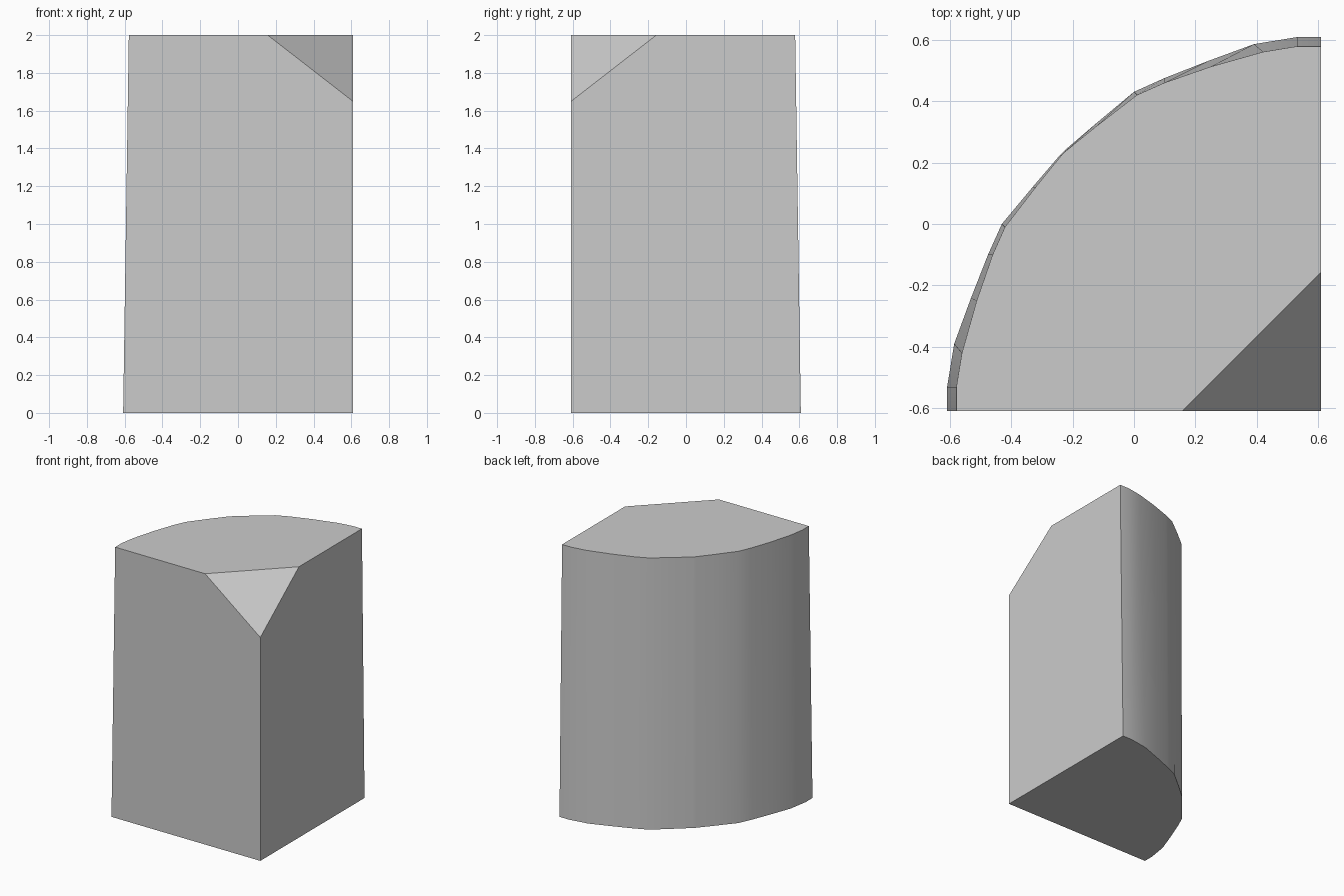
import bpy, bmesh, math

cube = bpy.data.objects.get("Cube")
if cube:
    bpy.data.objects.remove(cube, do_unlink=True)

HALF, HEIGHT = 0.608, 2.0


def mirrored(half):
    """Complete an arc by reflecting it across the wedge's diagonal."""
    return half + [(-y, -x) for x, y in reversed(half)]


# Curved back outline at the base and, slightly tapered, at the top
base_arc = mirrored([(HALF, HALF), (0.53, HALF), (0.39, 0.585), (0.24, 0.53),
                     (0.10, 0.475), (0.0, 0.43), (-0.12, 0.33), (-0.225, 0.24)])
top_arc = mirrored([(HALF, 0.578), (0.53, 0.578), (0.42, 0.56), (0.25, 0.512),
                    (0.10, 0.46), (0.01, 0.42), (-0.12, 0.32), (-0.225, 0.235)])

bm = bmesh.new()
base = [bm.verts.new((x, y, 0)) for x, y in base_arc]
top = [bm.verts.new((x, y, HEIGHT)) for x, y in top_arc]

# Square front corner with its top cut off diagonally
corner_base = bm.verts.new((HALF, -HALF, 0))
corner_cut = bm.verts.new((HALF, -HALF, 1.65))
cut_front = bm.verts.new((0.157, -HALF, HEIGHT))
cut_side = bm.verts.new((HALF, -0.157, HEIGHT))

# Curved back wall
for i in range(len(base) - 1):
    bm.faces.new((base[i], base[i + 1], top[i + 1], top[i]))

# Base, top, two flat sides and the corner cut
bm.faces.new(base + [corner_base])
bm.faces.new(top + [cut_front, cut_side])
bm.faces.new((base[-1], corner_base, corner_cut, cut_front, top[-1]))
bm.faces.new((corner_base, base[0], top[0], cut_side, corner_cut))
bm.faces.new((corner_cut, cut_side, cut_front))
bmesh.ops.recalc_face_normals(bm, faces=bm.faces)

mesh = bpy.data.meshes.new("quarter_block")
bm.to_mesh(mesh)
bm.free()
block = bpy.data.objects.new("quarter_block", mesh)
bpy.context.collection.objects.link(block)

# Plain grey finish
grey = bpy.data.materials.new("light grey")
grey.use_nodes = True
colour = (0.6, 0.6, 0.6, 1)
grey.diffuse_color = colour
grey.node_tree.nodes["Principled BSDF"].inputs["Base Color"].default_value = colour
mesh.materials.append(grey)

# Smooth the curved wall, keep the cut edges crisp
bpy.ops.object.select_all(action="DESELECT")
block.select_set(True)
bpy.context.view_layer.objects.active = block
bpy.ops.object.shade_smooth_by_angle(angle=math.radians(25))
